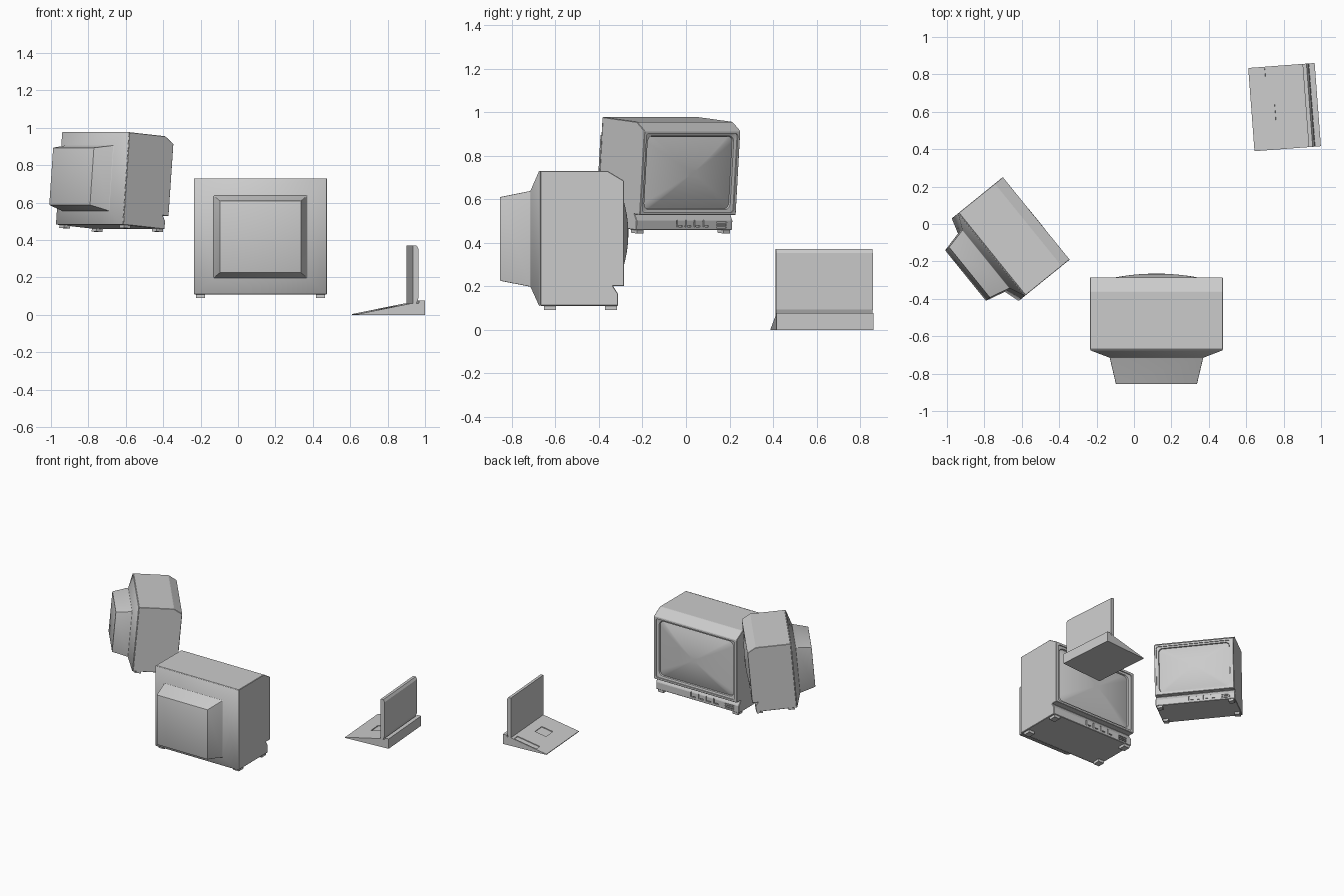
import bpy, bmesh, math
from mathutils import Matrix, Vector

if "Cube" in bpy.data.objects:
    bpy.data.objects.remove(bpy.data.objects["Cube"], do_unlink=True)

grey = bpy.data.materials.new("light_grey")
grey.use_nodes = True
grey.diffuse_color = (0.6, 0.6, 0.6, 1)
grey.node_tree.nodes["Principled BSDF"].inputs["Base Color"].default_value = (0.6, 0.6, 0.6, 1)


def finish(name, bm, matrix):
    bmesh.ops.recalc_face_normals(bm, faces=bm.faces)
    mesh = bpy.data.meshes.new(name)
    bm.to_mesh(mesh)
    bm.free()
    mesh.materials.append(grey)
    ob = bpy.data.objects.new(name, mesh)
    bpy.context.collection.objects.link(ob)
    ob.matrix_world = matrix
    return ob


def activate(ob):
    bpy.context.view_layer.update()
    bpy.ops.object.select_all(action='DESELECT')
    ob.select_set(True)
    bpy.context.view_layer.objects.active = ob


def loft(bm, rings, caps=True):
    loops = [[bm.verts.new(p) for p in r] for r in rings]
    n = len(loops[0])
    for a, b in zip(loops, loops[1:]):
        for i in range(n):
            j = (i + 1) % n
            bm.faces.new((a[i], a[j], b[j], b[i]))
    if caps:
        bm.faces.new(loops[0])
    bm.faces.new(loops[-1])
    return bm


def box(bm, center, size, turn=Matrix()):
    m = Matrix.Translation(center) @ turn @ Matrix.Diagonal((*size, 1))
    bmesh.ops.create_cube(bm, size=1, matrix=m)


def cut(ob, bm):
    cutter = finish("cutter", bm, ob.matrix_world)
    cutter.hide_render = True
    mod = ob.modifiers.new("cut", 'BOOLEAN')
    mod.operation = 'DIFFERENCE'
    mod.solver = 'EXACT'
    mod.object = cutter
    activate(ob)
    bpy.ops.object.modifier_apply(modifier=mod.name)
    bpy.data.objects.remove(cutter, do_unlink=True)


def bevel(ob, width, segments=1, angle=20):
    mod = ob.modifiers.new("bevel", 'BEVEL')
    mod.width, mod.segments = width, segments
    mod.limit_method = 'ANGLE'
    mod.angle_limit = math.radians(angle)
    activate(ob)
    bpy.ops.object.modifier_apply(modifier=mod.name)


def smooth(ob, angle=35):
    activate(ob)
    bpy.ops.object.shade_smooth_by_angle(angle=math.radians(angle))


def round_rect(hx, hz, r, y, zc, steps=6):
    pts = []
    for k, (sx, sz) in enumerate([(1, 1), (-1, 1), (-1, -1), (1, -1)]):
        for i in range(steps + 1):
            a = math.pi / 2 * (k + i / steps)
            pts.append((sx * (hx - r) + r * math.cos(a), y, zc + sz * (hz - r) + r * math.sin(a)))
    return pts


def television(prefix, matrix):
    half, zc = 0.355, 0.3525
    # Cabinet: side profile swept across the width
    profile = [(-0.385, 0.02), (-0.385, 0.64), (-0.075, 0.64), (0, 0.595), (0, 0.11),
               (-0.05, 0.11), (-0.04, 0.095), (-0.027, 0.075), (-0.027, 0.02)]
    bm = loft(bmesh.new(), [[(x, y, z) for y, z in profile] for x in (-half, half)])
    cabinet = finish(prefix + "_cabinet", bm, matrix)
    bevel(cabinet, 0.003)
    # Stepped opening for the tube
    bm = loft(bmesh.new(), [round_rect(0.337, 0.226, 0.015, 0.02, zc),
                            round_rect(0.337, 0.226, 0.015, -0.008, zc),
                            round_rect(0.318, 0.212, 0.035, -0.012, zc),
                            round_rect(0.312, 0.206, 0.035, -0.045, zc)])
    cut(cabinet, bm)
    # Control slots and grille on the lower panel
    bm = bmesh.new()
    for i in range(4):
        x = 0.055 - 0.065 * i
        box(bm, (x, -0.027, 0.058), (0.007, 0.016, 0.04))
        box(bm, (x - 0.026, -0.027, 0.042), (0.028, 0.016, 0.008))
    for i in range(3):
        box(bm, (-0.275, -0.027, 0.036 + 0.014 * i), (0.075, 0.016, 0.006))
    cut(cabinet, bm)
    # Bulging screen from concentric rounded outlines
    rings = []
    for i in range(11):
        t = 1 - i / 11
        rings.append(round_rect(0.315 * t, 0.209 * t, 0.035 * t, 0.02 - 0.042 * t * t, zc))
    smooth(finish(prefix + "_screen", loft(bmesh.new(), rings, False), matrix))
    # Tapering rear housing
    rings = []
    for y, hx, z0, z1 in [(-0.384, half, 0.02, 0.64), (-0.39, half, 0.02, 0.64),
                          (-0.43, 0.25, 0.108, 0.548), (-0.57, 0.217, 0.135, 0.52)]:
        rings.append([(-hx, y, z0), (hx, y, z0), (hx, y, z1), (-hx, y, z1)])
    rear = finish(prefix + "_rear_housing", loft(bmesh.new(), rings), matrix)
    bevel(rear, 0.01, 2, 40)
    smooth(rear)
    # Feet
    bm = bmesh.new()
    for x in (-0.32, 0.32):
        for y in (-0.34, -0.06):
            box(bm, (x, y, 0.0125), (0.048, 0.055, 0.025))
    finish(prefix + "_feet", bm, matrix)


television("large_television", Matrix.Translation((0.12, -0.285, 0.09)))
television("small_television", Matrix.Translation((-0.555, 0.004, 0.44))
           @ Matrix.Rotation(math.radians(-51), 4, 'Z')
           @ Matrix.Rotation(math.radians(-5), 4, 'X') @ Matrix.Scale(0.8, 4))

# Folding computer: wedge base with upright lid
place = Matrix.Translation((0.805, 0.625, 0)) @ Matrix.Rotation(math.radians(4.3), 4, 'Z')


def sweep(name, profile, half):
    bm = loft(bmesh.new(), [[(u - 0.178, y, z) for u, z in profile] for y in (-half, half)])
    return finish(name, bm, place)


base = sweep("computer_base", [(0, 0), (0, 0.005), (0.285, 0.062), (0.323, 0.062),
                               (0.325, 0.076), (0.356, 0.076), (0.356, 0)], 0.223)
sweep("computer_lid", [(0.291, 0.06), (0.31, 0.06), (0.323, 0.093), (0.323, 0.352),
                       (0.312, 0.37), (0.291, 0.37)], 0.223)
# Recessed touch pad and key tray
slope = Matrix.Rotation(-math.atan(0.2), 4, 'Y')
bm = bmesh.new()
for x, y, sx, sy in [(-0.007, -0.03, 0.092, 0.095), (0.0, 0.19, 0.185, 0.046)]:
    box(bm, Vector((x, y, 0.005 + (x + 0.178) * 0.2)), (sx, sy, 0.012), slope)
cut(base, bm)
